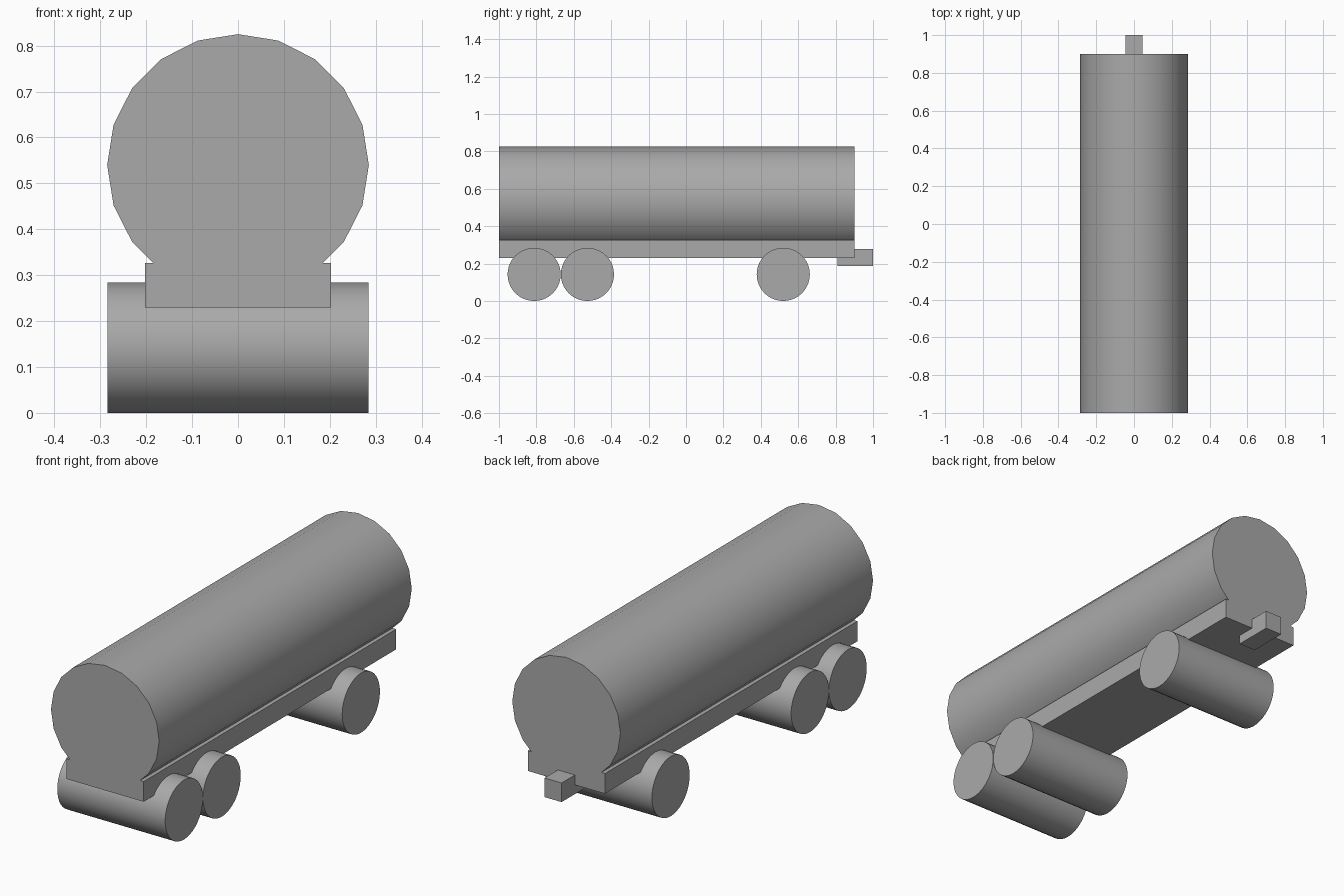
import bpy
import math

cube = bpy.data.objects.get("Cube")
if cube:
    bpy.data.objects.remove(cube, do_unlink=True)

# One plain grey for the whole trailer
grey = bpy.data.materials.new("plain grey")
grey.use_nodes = True
colour = (0.4, 0.4, 0.4, 1.0)
grey.diffuse_color = colour
grey.node_tree.nodes["Principled BSDF"].inputs["Base Color"].default_value = colour


def box(name, low, high):
    centre = [(a + b) / 2 for a, b in zip(low, high)]
    bpy.ops.mesh.primitive_cube_add(size=1, location=centre)
    part = bpy.context.object
    part.name = name
    part.scale = [b - a for a, b in zip(low, high)]
    bpy.ops.object.transform_apply(location=False, rotation=False, scale=True)
    part.data.materials.append(grey)


def cylinder(name, sides, radius, length, centre, rotation):
    bpy.ops.mesh.primitive_cylinder_add(vertices=sides, radius=radius, depth=length,
                                        location=centre, rotation=rotation)
    part = bpy.context.object
    part.name = name
    part.data.materials.append(grey)
    bpy.ops.object.shade_smooth_by_angle(angle=math.radians(30))


# Tank lying along the trailer
cylinder("tank", 20, 0.285, 1.9, (0, -0.05, 0.54), (math.pi / 2, 0, 0))

# Chassis under the tank and the hitch at its end
box("chassis", (-0.203, -1.0, 0.23), (0.203, 0.9, 0.326))
box("hitch", (-0.045, 0.81, 0.186), (0.045, 1.0, 0.277))

# Full-width wheel rollers
for name, y in (("front_wheel", -0.812), ("middle_wheel", -0.527), ("back_wheel", 0.52)):
    cylinder(name, 40, 0.142, 0.568, (0, y, 0.142), (0, math.pi / 2, 0))
